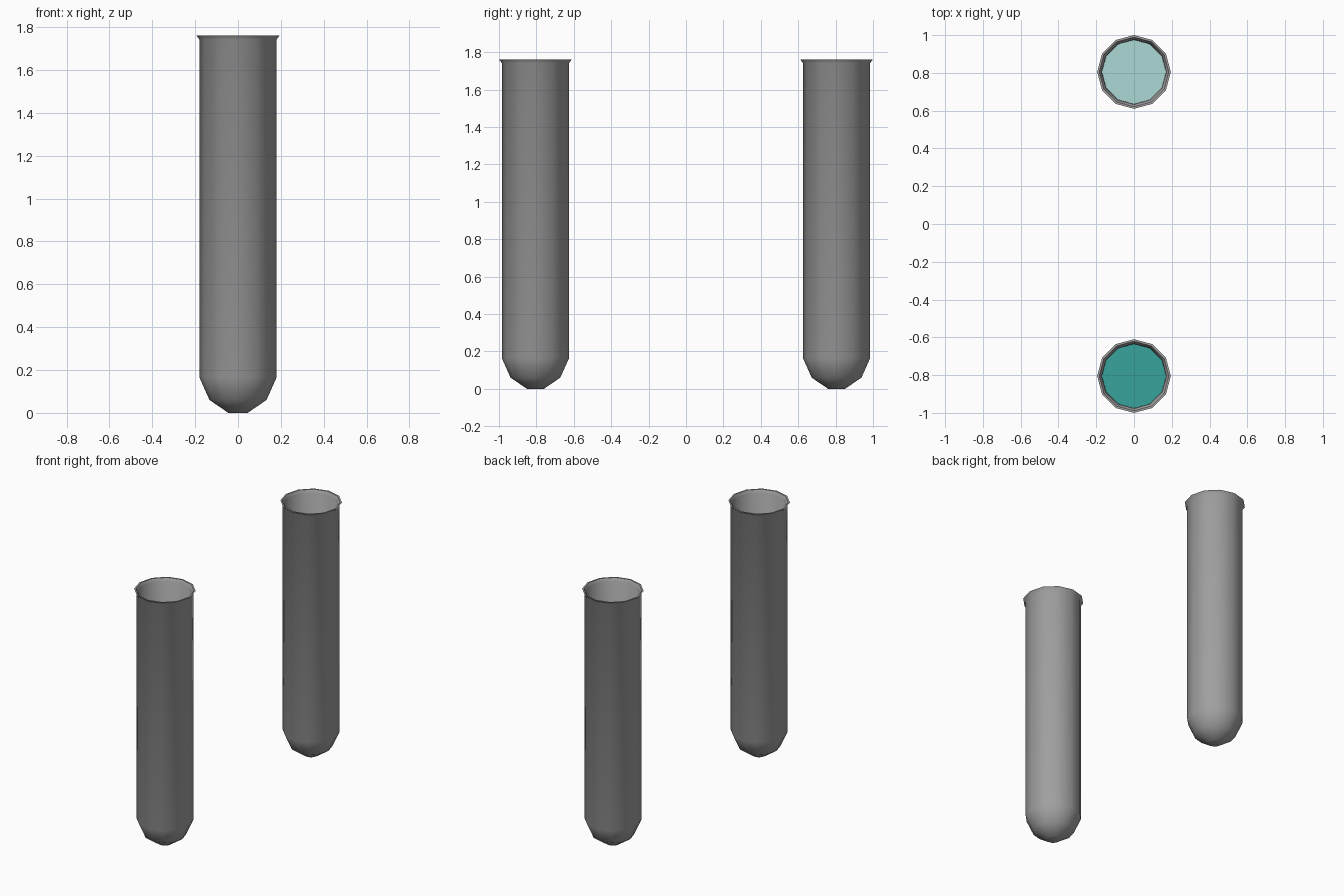
import bpy, bmesh, math

cube = bpy.data.objects.get("Cube")
if cube:
    bpy.data.objects.remove(cube)

SIDES = 12


def material(name, color):
    mat = bpy.data.materials.new(name)
    mat.use_nodes = True
    mat.diffuse_color = color
    bsdf = next(n for n in mat.node_tree.nodes if n.type == 'BSDF_PRINCIPLED')
    bsdf.inputs["Base Color"].default_value = color
    return mat


def lathe(name, profile, y, mat, cap_end):
    """Revolve (radius, height) points; close the first ring and optionally the last."""
    bm = bmesh.new()
    rings = []
    for r, z in profile:
        angles = [math.tau * i / SIDES for i in range(SIDES)]
        rings.append([bm.verts.new((r * math.cos(a), r * math.sin(a), z)) for a in angles])
    for low, high in zip(rings, rings[1:]):
        for i in range(SIDES):
            j = (i + 1) % SIDES
            bm.faces.new((low[i], low[j], high[j], high[i]))
    bm.faces.new(rings[0][::-1])
    if cap_end:
        bm.faces.new(rings[-1])
    mesh = bpy.data.meshes.new(name)
    bm.to_mesh(mesh)
    bm.free()
    mesh.materials.append(mat)
    obj = bpy.data.objects.new(name, mesh)
    obj.location.y = y
    bpy.context.collection.objects.link(obj)
    bpy.ops.object.select_all(action='DESELECT')
    obj.select_set(True)
    bpy.context.view_layer.objects.active = obj
    bpy.ops.object.shade_smooth_by_angle(angle=math.radians(50))
    return obj


glass = material("grey glass", (0.36, 0.36, 0.36, 1))
dark_teal = material("dark teal liquid", (0.04, 0.36, 0.33, 1))
pale_teal = material("pale teal liquid", (0.41, 0.69, 0.66, 1))

# Outer wall from the rounded base up to the flared lip, then back down inside
outer = [(0.045, 0), (0.133, 0.06), (0.18, 0.165), (0.18, 1.742), (0.195, 1.762)]
inner = [(0.184, 1.762), (0.171, 1.742), (0.171, 0.168), (0.126, 0.068), (0.042, 0.01)]
# Liquid fills the lower part of the tube
liquid = [(0.042, 0.011), (0.125, 0.069), (0.17, 0.169), (0.17, 0.95)]

for side, y, mat in (("front", -0.805, dark_teal), ("back", 0.805, pale_teal)):
    lathe(side + "_tube", outer + inner, y, glass, True)
    lathe(side + "_liquid", liquid, y, mat, True)
